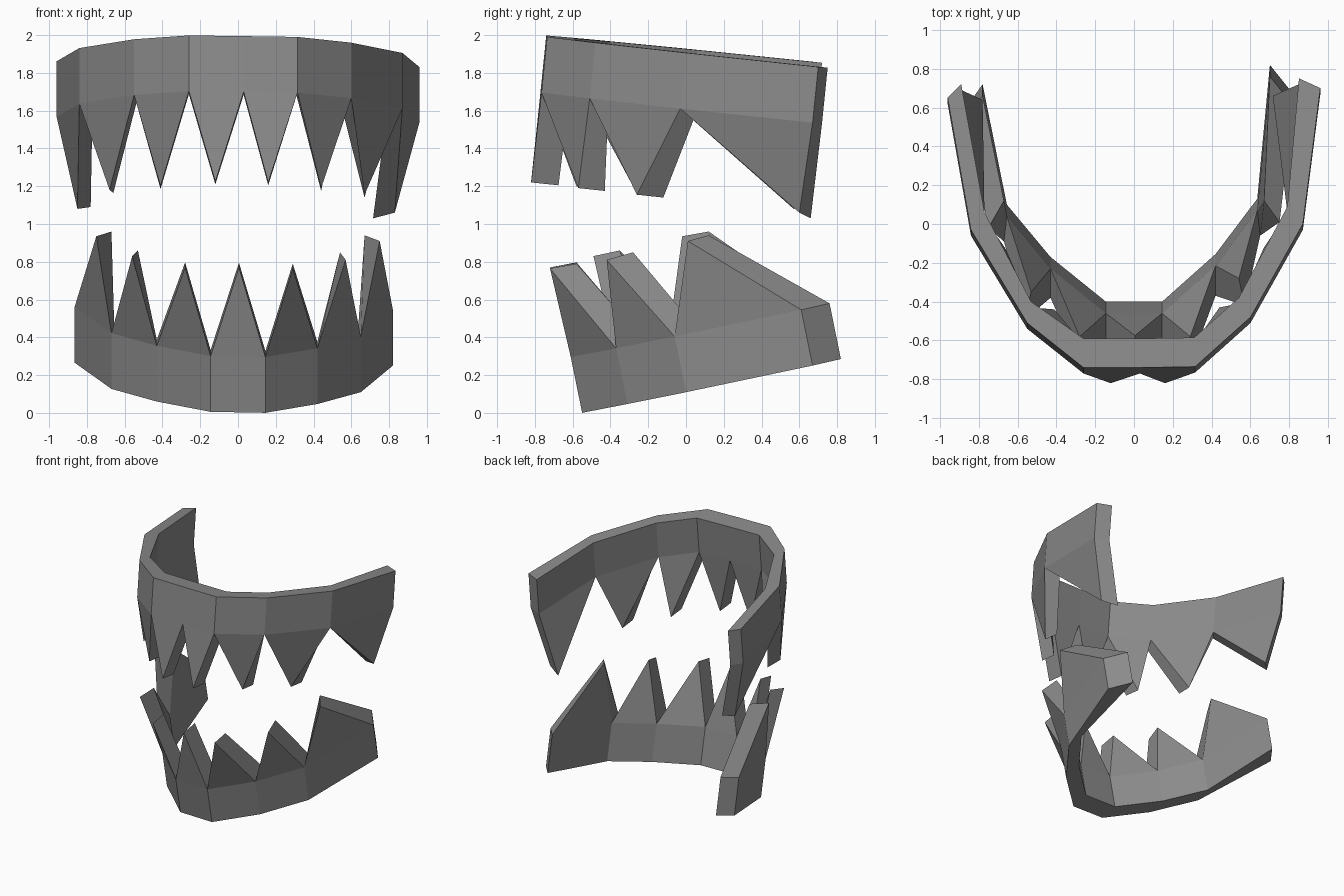
import bpy, bmesh
from mathutils import Vector

if "Cube" in bpy.data.objects:
    bpy.data.objects.remove(bpy.data.objects["Cube"])

grey = bpy.data.materials.new("mid_grey")
grey.diffuse_color = (0.26, 0.26, 0.26, 1)
grey.use_nodes = True
grey.node_tree.nodes["Principled BSDF"].inputs["Base Color"].default_value = grey.diffuse_color


def jaw(name, outer, inner, plane, depth, tips):
    """Curved band of wall columns with one tooth hanging between each pair.
    outer/inner: plan points of the rim, plane: height of the rim at (x, y),
    depth: vector from the rim to the tooth roots, tips: outer and inner tip."""
    bm = bmesh.new()

    def column(points):
        rim = [Vector((x, y, plane(x, y))) for x, y in points]
        return ([bm.verts.new(p) for p in rim],
                [bm.verts.new(p + Vector(depth)) for p in rim])

    orim, oroot = column(outer)
    irim, iroot = column(inner)
    otip = [bm.verts.new(t[0]) for t in tips]
    itip = [bm.verts.new(t[1]) for t in tips]
    n = len(outer)
    for i in range(n - 1):
        j = i + 1
        for rim, root, tip in ((orim, oroot, otip), (irim, iroot, itip)):
            bm.faces.new((rim[i], rim[j], root[j], root[i]))
            bm.faces.new((root[i], root[j], tip[i]))
        # rim and the two edges of the tooth
        bm.faces.new((orim[i], orim[j], irim[j], irim[i]))
        bm.faces.new((oroot[i], otip[i], itip[i], iroot[i]))
        bm.faces.new((otip[i], oroot[j], iroot[j], itip[i]))
    # end caps
    for k in (0, n - 1):
        bm.faces.new((orim[k], oroot[k], iroot[k], irim[k]))
    bmesh.ops.recalc_face_normals(bm, faces=bm.faces[:])
    mesh = bpy.data.meshes.new(name)
    bm.to_mesh(mesh)
    bm.free()
    mesh.materials.append(grey)
    obj = bpy.data.objects.new(name, mesh)
    bpy.context.collection.objects.link(obj)


# Upper jaw: eight teeth pointing down
jaw("upper_jaw",
    [(-.96, .65), (-.84, -.03), (-.55, -.51), (-.26, -.74), (.03, -.74),
     (.315, -.735), (.60, -.48), (.87, 0), (.96, .70)],
    [(-.89, .72), (-.77, .06), (-.53, -.40), (-.26, -.59), (.03, -.59),
     (.31, -.585), (.54, -.38), (.79, .09), (.85, .75)],
    lambda x, y: 1.995 - .105 * (y + .74) - .013 * x,
    (0, -.03, -.295),
    [((-.85, .57, 1.08), (-.78, .64, 1.09)),
     ((-.68, -.27, 1.18), (-.66, -.13, 1.165)),
     ((-.41, -.58, 1.20), (-.41, -.44, 1.185)),
     ((-.12, -.82, 1.225), (-.12, -.675, 1.21)),
     ((.16, -.82, 1.22), (.16, -.675, 1.205)),
     ((.44, -.57, 1.19), (.44, -.43, 1.175)),
     ((.67, -.26, 1.155), (.67, -.12, 1.14)),
     ((.83, .60, 1.06), (.715, .66, 1.03))])

# Lower jaw: seven teeth pointing up
jaw("lower_jaw",
    [(-.865, .60), (-.67, -.03), (-.43, -.32), (-.145, -.55),
     (.145, -.55), (.42, -.31), (.65, 0), (.82, .67)],
    [(-.78, .72), (-.655, .10), (-.43, -.17), (-.145, -.40),
     (.145, -.40), (.42, -.155), (.635, .13), (.70, .82)],
    lambda x, y: .215 * (y + .55) - .018 * x + .003,
    (0, -.06, .295),
    [((-.75, -.02, .935), (-.67, .12, .96)),
     ((-.56, -.49, .83), (-.53, -.35, .86)),
     ((-.28, -.72, .77), (-.28, -.58, .797)),
     ((.005, -.72, .77), (.005, -.575, .795)),
     ((.29, -.72, .765), (.29, -.58, .79)),
     ((.57, -.42, .81), (.54, -.28, .85)),
     ((.75, .01, .91), (.67, .12, .94))])
